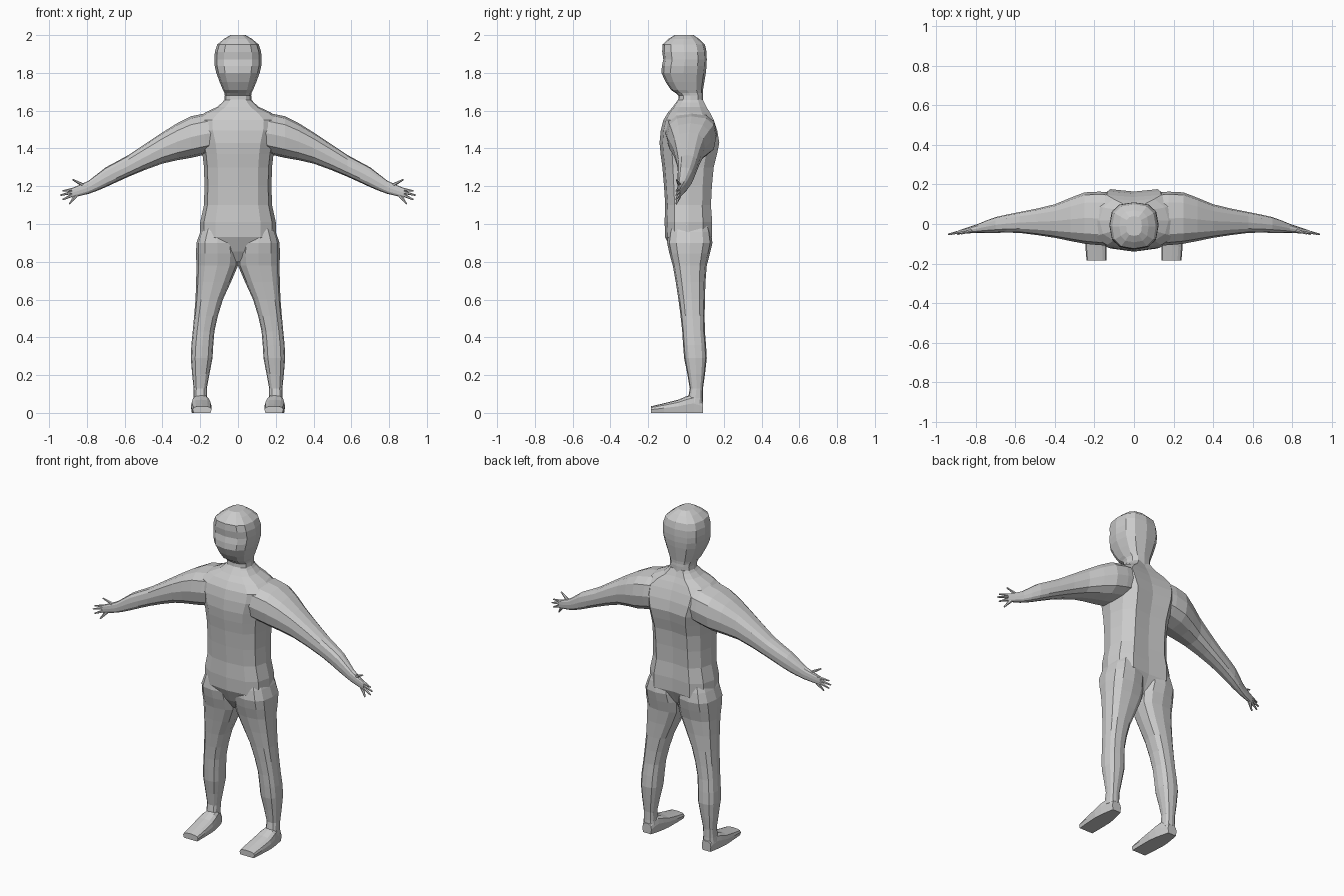
import bpy, bmesh
from math import sin, cos, pi, copysign
from mathutils import Vector

if "Cube" in bpy.data.objects:
    bpy.data.objects.remove(bpy.data.objects["Cube"])

colour = (.6, .6, .6, 1)
grey = bpy.data.materials.new("plain grey")
grey.use_nodes = True
grey.diffuse_color = colour
grey.node_tree.nodes["Principled BSDF"].inputs["Base Color"].default_value = colour


def finish(name, bm, mirror):
    bmesh.ops.recalc_face_normals(bm, faces=bm.faces)
    mesh = bpy.data.meshes.new(name)
    bm.to_mesh(mesh)
    bm.free()
    mesh.materials.append(grey)
    part = bpy.data.objects.new(name, mesh)
    bpy.context.collection.objects.link(part)
    if mirror:
        part.modifiers.new("mirror", 'MIRROR').use_mirror_merge = False


def outline(sides=12, power=.75, groove=0, flat_base=False):
    """Boxy oval, optionally with a spine groove or a flat underside."""
    points = []
    for i in range(sides):
        angle = 2 * pi * i / sides
        u, v = (copysign(abs(w) ** power, w) for w in (sin(angle), -cos(angle)))
        if v > .8:
            v += groove * (3 * abs(u) - 1)
        if flat_base and v < -.1:
            v = -1
        points.append((u, v))
    return points


def smooth(keys):
    """Add one eased section halfway between neighbouring key sections."""
    keys = [Vector(key) for key in keys]
    padded = [keys[0]] + keys + [keys[-1]]
    sections = []
    for before, start, end, after in zip(padded, padded[1:], padded[2:], padded[3:]):
        sections += [start, (start + end) / 2 + (start + end - before - after) / 16]
    return sections + [keys[-1]]


# Loft direction -> where section width, section depth and position go
PLACE = {
    "up": lambda a, b, p: (a, b, p),
    "sideways": lambda a, b, p: (p, b, a),
    "forward": lambda a, b, p: (a, p, b),
}


def loft(name, direction, shape, keys, mirror=False):
    """Skin sections of (position, min a, max a, min b, max b)."""
    bm = bmesh.new()
    place = PLACE[direction]
    loops = []
    for p, a_min, a_max, b_min, b_max in smooth(keys):
        middle_a, half_a = (a_min + a_max) / 2, (a_max - a_min) / 2
        middle_b, half_b = (b_min + b_max) / 2, (b_max - b_min) / 2
        loops.append([bm.verts.new(place(middle_a + u * half_a, middle_b + v * half_b, p))
                      for u, v in shape])
    for low, high in zip(loops, loops[1:]):
        for i in range(len(shape)):
            bm.faces.new((low[i - 1], low[i], high[i], high[i - 1]))
    bm.faces.new(loops[0])
    bm.faces.new(loops[-1])
    finish(name, bm, mirror)


def centred(keys):
    """Turn (height, half width, front, back) into full sections."""
    return [(z, -width, width, front, back) for z, width, front, back in keys]


# Torso from crotch to neck base
loft("torso", "up", outline(groove=.1), centred([
    (.8, .04, -.04, .06),
    (.93, .2, -.11, .14),
    (1.1, .18, -.11, .135),
    (1.3, .18, -.125, .15),
    (1.43, .2, -.14, .18),
    (1.55, .23, -.12, .15),
    (1.62, .11, -.07, .11),
    (1.66, .07, -.04, .09)]))

# Neck, jaw, face and crown
loft("head", "up", outline(), centred([
    (1.6, .08, -.05, .09),
    (1.68, .07, -.04, .09),
    (1.71, .08, -.08, .09),
    (1.8, .115, -.13, .105),
    (1.87, .125, -.12, .11),
    (1.95, .11, -.125, .1),
    (2, .04, -.06, .04)]))

# Legs from hip to ankle: height, inner, outer, front, back
loft("legs", "up", outline(), [
    (1, .03, .18, -.08, .12),
    (.9, 0, .22, -.1, .14),
    (.78, 0, .22, -.07, .11),
    (.6, .08, .225, -.04, .1),
    (.43, .125, .24, -.02, .1),
    (.29, .135, .25, -.01, .11),
    (.13, .165, .235, .02, .09),
    (.05, .16, .24, 0, .09)], mirror=True)

# Feet from heel to toe: depth, inner, outer, sole, top
loft("feet", "forward", outline(flat_base=True), [
    (.09, .17, .23, 0, .06),
    (.04, .155, .24, 0, .1),
    (-.04, .14, .25, 0, .07),
    (-.185, .14, .24, 0, .035)], mirror=True)

# Arms from shoulder to palm: distance out, bottom, top, front, back
loft("arms", "sideways", outline(), [
    (.12, 1.38, 1.59, -.11, .16),
    (.25, 1.35, 1.57, -.1, .16),
    (.4, 1.32, 1.485, -.07, .1),
    (.58, 1.25, 1.365, -.045, .06),
    (.7, 1.195, 1.3, -.045, .035),
    (.79, 1.16, 1.23, -.045, 0),
    (.88, 1.14, 1.19, -.05, -.03)], mirror=True)


# Thumb, then four fingers fanned out from the palm
def add_digit(bm, knuckle, tip):
    root, end = Vector(knuckle), Vector(tip)
    direction = end - root
    place = direction.to_track_quat('Z', 'Y').to_matrix().to_4x4()
    place.translation = (root + end) / 2
    bmesh.ops.create_cone(bm, cap_ends=True, segments=6, radius1=.011, radius2=.004,
                          depth=direction.length, matrix=place)


bm = bmesh.new()
add_digit(bm, (.81, -.03, 1.2), (.875, -.05, 1.235))
for i in range(4):
    add_digit(bm, (.86, -.035, 1.185 - .012 * i),
              (.94 - .012 * (i - 1) ** 2, -.052, 1.175 - .023 * i))
finish("fingers", bm, mirror=True)
